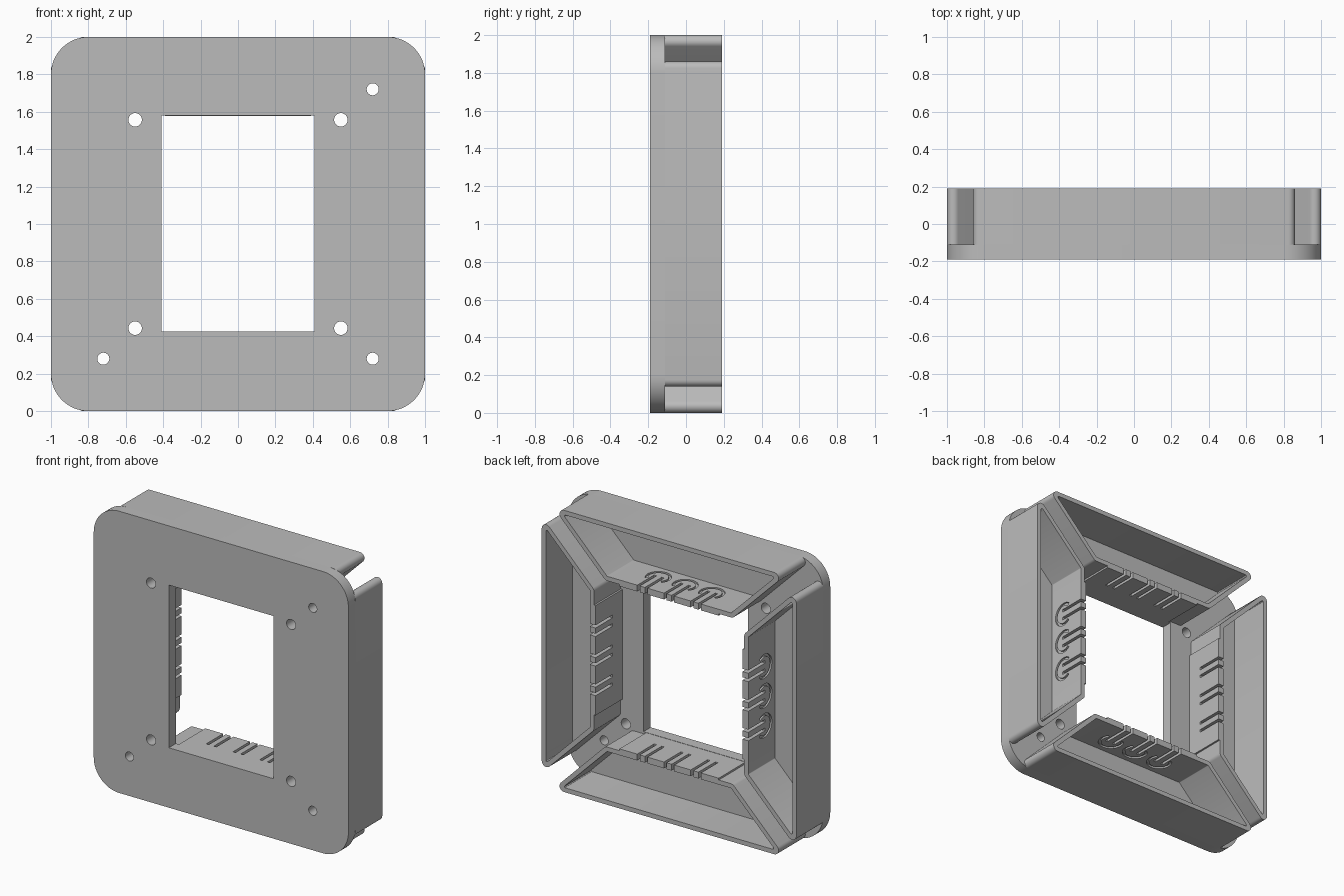
import bpy, bmesh
from math import sin, cos, pi, radians
from mathutils import Vector, Matrix

if "Cube" in bpy.data.objects:
    bpy.data.objects.remove(bpy.data.objects["Cube"], do_unlink=True)

grey = bpy.data.materials.new("matte_grey")
grey.use_nodes = True
colour = (0.5, 0.5, 0.5, 1)
grey.diffuse_color = colour
grey.node_tree.nodes["Principled BSDF"].inputs["Base Color"].default_value = colour

BACK, FRONT, FLOOR = 0.19, -0.19, -0.11
OUTER, INNER, WALL = 1.0, 0.59, 0.032


def rounded(points, radius, steps=8):
    """Closed 2D loop with every corner filleted."""
    pts, loop = [Vector(p) for p in points], []
    for i, p in enumerate(pts):
        a = (pts[i - 1] - p).normalized()
        b = (pts[(i + 1) % len(pts)] - p).normalized()
        half = a.angle(b) / 2
        centre = p + (a + b).normalized() * radius / sin(half)
        start = p + a * radius / abs(sin(half) / cos(half)) - centre
        end = p + b * radius / abs(sin(half) / cos(half)) - centre
        for k in range(steps + 1):
            turn = start.angle_signed(end) * k / steps
            loop.append(centre + Matrix.Rotation(-turn, 2) @ start)
    return loop


def rect(x0, x1, z0, z1):
    return [(x0, z0), (x1, z0), (x1, z1), (x0, z1)]


def circle(x, z, r, n=32):
    return [(x + r * cos(2 * pi * k / n), z + r * sin(2 * pi * k / n)) for k in range(n)]


def prism(bm, loop, lo, hi, axis="y"):
    """Extrude a 2D loop along y (loop in x, z) or z (loop in x, y)."""
    place = (lambda p, a: (p[0], a, p[1])) if axis == "y" else (lambda p, a: (p[0], p[1], a))
    rings = [[bm.verts.new(place(p, a)) for p in loop] for a in (lo, hi)]
    n = len(loop)
    bm.faces.new(rings[0])
    bm.faces.new(rings[1][::-1])
    for i in range(n):
        j = (i + 1) % n
        bm.faces.new((rings[0][i], rings[1][i], rings[1][j], rings[0][j]))


def make(name, bm):
    bmesh.ops.recalc_face_normals(bm, faces=bm.faces)
    mesh = bpy.data.meshes.new(name)
    bm.to_mesh(mesh)
    bm.free()
    mesh.materials.append(grey)
    obj = bpy.data.objects.new(name, mesh)
    bpy.context.collection.objects.link(obj)
    return obj


def cut(obj, *cutters):
    """Subtract the cutters, bake the result and discard the cutters."""
    for c in cutters:
        c.hide_render = True
        mod = obj.modifiers.new("cut", "BOOLEAN")
        mod.operation, mod.solver, mod.object = "DIFFERENCE", "EXACT", c
    graph = bpy.context.evaluated_depsgraph_get()
    baked = bpy.data.meshes.new_from_object(obj.evaluated_get(graph))
    obj.modifiers.clear()
    obj.data = baked
    for c in cutters:
        bpy.data.objects.remove(c, do_unlink=True)


def smooth(obj):
    bpy.ops.object.select_all(action="DESELECT")
    obj.select_set(True)
    bpy.context.view_layer.objects.active = obj
    bpy.ops.object.shade_smooth_by_angle(angle=radians(30))


# Front plate with window and screw holes
bm = bmesh.new()
prism(bm, rounded(rect(-1, 1, 0, 2), 0.2, 16), FRONT, FLOOR)
plate = make("front_plate", bm)
bm = bmesh.new()
prism(bm, rect(-0.41, 0.41, 0.425, 1.58), -0.3, 0)
for sx in (-1, 1):
    for sz in (-1, 1):
        prism(bm, circle(0.55 * sx, 1 + 0.557 * sz, 0.036), -0.3, 0)
        if (sx, sz) != (-1, 1):
            prism(bm, circle(0.72 * sx, 1 + 0.72 * sz, 0.032), -0.3, 0)
cut(plate, make("plate_cutter", bm))
smooth(plate)


# One trough: mitred tray with a thicker pad on its inner wall
def trapezoid(low, high, gap):
    return [(gap - low, low), (low - gap, low), (high - gap, high), (gap - high, high)]


bm = bmesh.new()
outline = rounded(trapezoid(INNER, OUTER, 0.09), 0.035)
prism(bm, outline, FLOOR - 0.002, BACK)
tray = make("top_trough", bm)
bm = bmesh.new()
prism(bm, rect(-0.39, 0.39, 0.577, INNER + 0.01), FLOOR - 0.002, BACK)
pad = make("trough_pad", bm)
mod = tray.modifiers.new("pad", "BOOLEAN")
mod.operation, mod.solver, mod.object = "UNION", "EXACT", pad
bm = bmesh.new()
prism(bm, rounded(trapezoid(INNER + WALL, OUTER - WALL, 0.09 + WALL * 1.414), 0.008, 4), -0.3, 0.3)
cavity = make("cavity_cutter", bm)

# Paired slots and C-shaped grooves for the three snap-out tabs
bm = bmesh.new()
for u in (-0.21, 0, 0.21):
    for side in (-1, 1):
        s = u + 0.03 * side
        prism(bm, rect(s - 0.01, s + 0.01, 0, 0.3), 0.5, 0.66, "z")
    angles = [radians(50 + 260 * k / 24) for k in range(25)]
    arc = [(u + r * sin(a), 0.01 + r * cos(a))
           for r, seq in ((0.085, angles), (0.067, angles[::-1])) for a in seq]
    prism(bm, arc, INNER + WALL - 0.012, 0.66, "z")
cut(tray, cavity, make("tab_cutter", bm))
bpy.data.objects.remove(pad, do_unlink=True)
smooth(tray)

# Four troughs around the frame
tray.location.z = 1
for k, name in enumerate(("left_trough", "bottom_trough", "right_trough"), 1):
    copy = bpy.data.objects.new(name, tray.data)
    copy.rotation_euler.y = k * pi / 2
    copy.location.z = 1
    bpy.context.collection.objects.link(copy)
